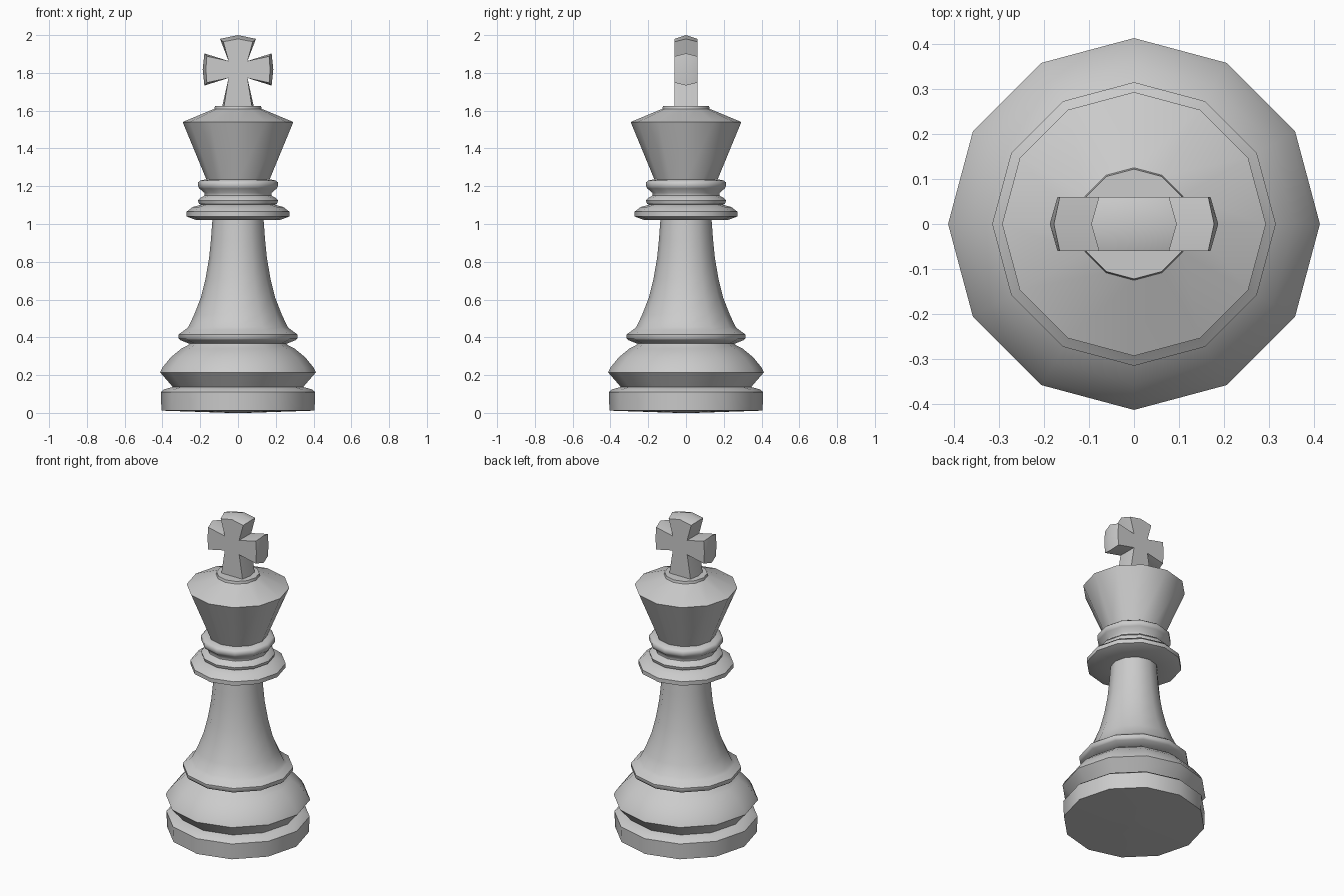
import bpy, bmesh
from math import sin, cos, pi, radians

if "Cube" in bpy.data.objects:
    bpy.data.objects.remove(bpy.data.objects["Cube"])

SIDES = 12


def finish(name, bm, angle):
    bmesh.ops.recalc_face_normals(bm, faces=bm.faces)
    mesh = bpy.data.meshes.new(name)
    bm.to_mesh(mesh)
    bm.free()
    obj = bpy.data.objects.new(name, mesh)
    bpy.context.collection.objects.link(obj)
    bpy.ops.object.select_all(action='DESELECT')
    obj.select_set(True)
    bpy.context.view_layer.objects.active = obj
    bpy.ops.object.shade_smooth_by_angle(angle=radians(angle))
    return obj


def lathe(name, profile):
    """Turn a list of (radius, height) points, capped at both ends."""
    bm = bmesh.new()
    rings = [[bm.verts.new((r * cos(2 * pi * i / SIDES), r * sin(2 * pi * i / SIDES), z))
              for i in range(SIDES)] for r, z in profile]
    for a, b in zip(rings, rings[1:]):
        for i in range(SIDES):
            j = (i + 1) % SIDES
            bm.faces.new((a[i], a[j], b[j], b[i]))
    bm.faces.new(rings[0][::-1])
    bm.faces.new(rings[-1])
    return finish(name, bm, 50)


# Foot and bulging base
lathe("base", [(0.05, 0.0), (0.405, 0.012), (0.409, 0.11), (0.39, 0.125), (0.345, 0.137),
               (0.365, 0.16), (0.413, 0.215), (0.40, 0.24), (0.355, 0.295),
               (0.30, 0.34), (0.262, 0.36), (0.255, 0.37)])

# Lower ring and flared stem
lathe("stem", [(0.255, 0.365), (0.305, 0.385), (0.315, 0.395), (0.315, 0.415), (0.28, 0.44),
               (0.263, 0.455), (0.232, 0.52), (0.197, 0.61), (0.172, 0.71),
               (0.153, 0.82), (0.143, 0.92), (0.135, 1.03)])

# Wide collar with two thin rings above
lathe("collar", [(0.13, 1.022), (0.225, 1.022), (0.272, 1.04), (0.272, 1.065), (0.24, 1.09),
                 (0.195, 1.102), (0.207, 1.107), (0.212, 1.125), (0.20, 1.138),
                 (0.178, 1.15), (0.178, 1.165), (0.205, 1.188), (0.212, 1.2),
                 (0.212, 1.22), (0.20, 1.23), (0.16, 1.238)])

# Tapered head with sloped top and small disc
lathe("head", [(0.165, 1.23), (0.293, 1.54), (0.125, 1.61), (0.122, 1.625)])


# Cross finial: three outline layers, the middle one flared out
def outline(foot, w, tip, arm_x, arm_tip, arm_h, top_z):
    c = 1.818
    half = [(foot, 1.615), (0.05, c - 0.045), (arm_x, c - arm_h), (arm_tip, c),
            (arm_x, c + arm_h), (0.05, c + 0.045), (w, top_z)]
    return half + [(0, tip)] + [(-x, z) for x, z in half[::-1]]


bm = bmesh.new()
face_shape = outline(0.075, 0.078, 1.98, 0.165, 0.17, 0.07, 1.965)
mid_shape = outline(0.085, 0.095, 2.0, 0.178, 0.187, 0.085, 1.98)
layers = [[bm.verts.new((x, y, z)) for x, z in shape]
          for y, shape in ((-0.06, face_shape), (0, mid_shape), (0.06, face_shape))]
n = len(mid_shape)
for a, b in zip(layers, layers[1:]):
    for i in range(n):
        j = (i + 1) % n
        bm.faces.new((a[i], a[j], b[j], b[i]))
bm.faces.new(layers[0])
bm.faces.new(layers[-1][::-1])
finish("cross", bm, 40)
